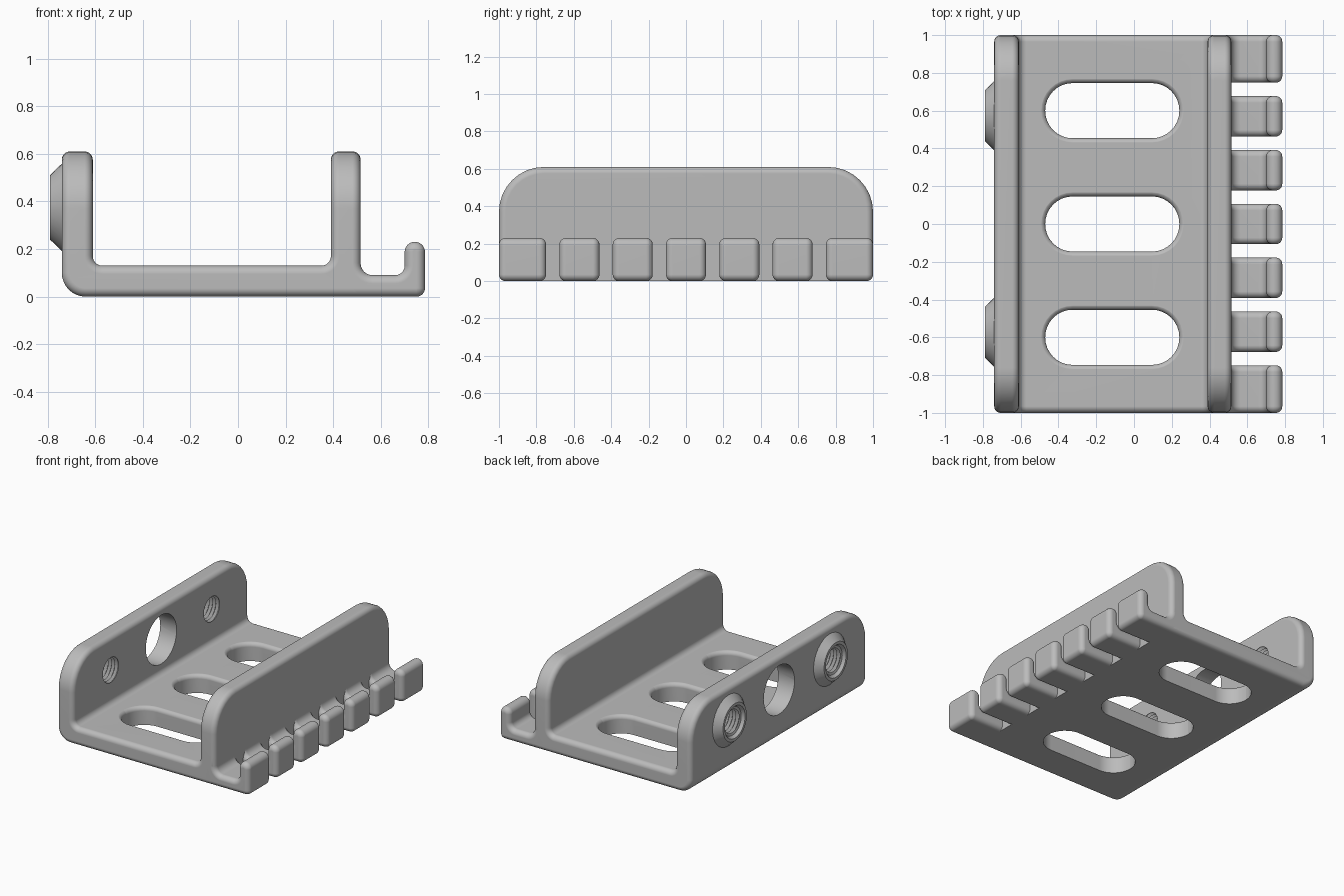
import bpy, bmesh, math
from mathutils import Vector

cube = bpy.data.objects.get("Cube")
if cube:
    bpy.data.objects.remove(cube, do_unlink=True)

grey = bpy.data.materials.new("plain grey")
grey.use_nodes = True
COLOUR = (0.5, 0.5, 0.5, 1)
grey.diffuse_color = COLOUR
grey.node_tree.nodes["Principled BSDF"].inputs["Base Color"].default_value = COLOUR

EDGE = 0.035   # rounding of outer edges
STEPS = 8      # segments per quarter round
QUARTER = [i / STEPS * math.pi / 2 for i in range(STEPS + 1)]

# Placement of outline (u, v) and depth w in space
along_x = lambda u, v, w: (w, u, v)
along_y = lambda u, v, w: (u, w, v)
along_z = lambda u, v, w: (u, v, w)


def outline(corners, inset, flat):
    """Right-angled outline with rounded corners, moved inward by inset."""
    points = []
    count = len(corners)
    for i, (u, v, r) in enumerate(corners):
        p = Vector((u, v))
        d0 = (p - Vector(corners[i - 1][:2])).normalized()
        d1 = (Vector(corners[(i + 1) % count][:2]) - p).normalized()
        if (i - 1) % count not in flat:
            p += Vector((-d0.y, d0.x)) * inset
        if i not in flat:
            p += Vector((-d1.y, d1.x)) * inset
        if r == 0:
            points.append(p)
            continue
        convex = d0.x * d1.y - d0.y * d1.x > 0
        r = max(r - inset if convex else r + inset, 0)
        centre = p + (d1 - d0) * r
        points += [centre + (d0 * math.sin(a) - d1 * math.cos(a)) * r for a in QUARTER]
    return points


def loft(name, corners, rings, place, flat=()):
    """Skin a stack of (depth, inset) rings and cap both ends."""
    bm = bmesh.new()
    loops = [[bm.verts.new(place(p.x, p.y, w)) for p in outline(corners, inset, flat)]
             for w, inset in rings]
    for a, b in zip(loops, loops[1:]):
        for i in range(len(a)):
            j = (i + 1) % len(a)
            bm.faces.new((a[i], a[j], b[j], b[i]))
    bm.faces.new(loops[0])
    bm.faces.new(loops[-1])
    bmesh.ops.remove_doubles(bm, verts=bm.verts, dist=0.00002)
    bmesh.ops.recalc_face_normals(bm, faces=bm.faces)
    mesh = bpy.data.meshes.new(name)
    bm.to_mesh(mesh)
    bm.free()
    mesh.materials.append(grey)
    obj = bpy.data.objects.new(name, mesh)
    bpy.context.collection.objects.link(obj)
    return obj


def rounded(lo, hi):
    ring = [(EDGE * (1 - math.cos(a)), EDGE * (1 - math.sin(a))) for a in QUARTER]
    return [(lo + w, d) for w, d in ring] + [(hi - w, d) for w, d in reversed(ring)]


def turned(name, y, z, profile):
    """Round part about an x axis from (x, radius) pairs."""
    big = max(r for x, r in profile)
    square = [(y + big * a, z + big * b, big) for a, b in ((-1, -1), (1, -1), (1, 1), (-1, 1))]
    return loft(name, square, [(x, big - r) for x, r in profile], along_x)


def combine(target, tool, operation):
    mod = target.modifiers.new("combine", 'BOOLEAN')
    mod.operation = operation
    mod.solver = 'EXACT'
    mod.object = tool
    bpy.context.view_layer.objects.active = target
    bpy.ops.object.modifier_apply(modifier=mod.name)
    bpy.data.objects.remove(tool, do_unlink=True)


# Floor with the rounded outer corner and the fillets below both walls
SEAM = 0.18
LEFT, RIGHT = (-0.74, -0.61), (0.39, 0.515)
floor = loft("floor", [(LEFT[0], 0, 0.1), (RIGHT[1], 0, 0), (RIGHT[1], SEAM, 0),
                       (RIGHT[0], SEAM, 0), (RIGHT[0], 0.13, 0.04), (LEFT[1], 0.13, 0.04),
                       (LEFT[1], SEAM, 0), (LEFT[0], SEAM, 0)],
             rounded(-1, 1), along_y, flat=(2, 6))

# Three long slots, rounded at the upper rim
SOFT = 0.03
rim = [(0.131 - SOFT + SOFT * math.sin(a), -SOFT * (1 - math.cos(a))) for a in QUARTER]
for y in (-0.6, 0, 0.6):
    h = 0.146
    slot = loft("slot_cutter", [(-0.47, y - h, 0.145), (0.24, y - h, 0.145),
                                (0.24, y + h, 0.145), (-0.47, y + h, 0.145)],
                [(-0.1, 0)] + rim + [(0.3, -SOFT)], along_z)
    combine(floor, slot, 'DIFFERENCE')

# Two upright walls with large rounded top corners
wall_shape = [(-1, SEAM, 0), (1, SEAM, 0), (1, 0.61, 0.24), (-1, 0.61, 0.24)]
plain_wall = loft("plain_wall", wall_shape, rounded(*RIGHT), along_x, flat=(0,))
bored_wall = loft("bored_wall", wall_shape, rounded(*LEFT), along_x, flat=(0,))

# Conical bosses with threaded bores, and the large centre hole
MID = 0.375
PITCH = 0.026
thread = [(-0.83, 0.125), (-0.79, 0.115), (-0.77, 0.1)]
for k in range(6):
    thread += [(-0.765 + k * PITCH, 0.082), (-0.765 + (k + 0.5) * PITCH, 0.1)]
thread += [(-0.605, 0.085), (-0.56, 0.085)]
for y in (-0.573, 0.573):
    boss = turned("boss", y, MID, [(-0.79, 0.135), (-0.74, 0.183), (-0.70, 0.183)])
    combine(bored_wall, boss, 'UNION')
    combine(bored_wall, turned("thread_cutter", y, MID, thread), 'DIFFERENCE')
hole = turned("hole_cutter", 0, MID, [(-0.9, 0.175), (-0.5, 0.175)])
combine(bored_wall, hole, 'DIFFERENCE')

# Row of seven hooked teeth along the plain wall
tooth_shape = [(0.45, 0, 0), (0.785, 0, EDGE), (0.785, 0.23, 0.042), (0.70, 0.23, 0.042),
               (0.70, 0.09, 0.04), (RIGHT[1], 0.09, 0.05), (RIGHT[1], 0.16, 0), (0.45, 0.16, 0)]
parts = [floor, plain_wall, bored_wall]
for k in range(-3, 4):
    lo, hi = k * 0.285 - 0.107, k * 0.285 + 0.107
    if k == -3:
        lo = -1
    if k == 3:
        hi = 1
    parts.append(loft(f"tooth_{k + 4}", tooth_shape, rounded(lo, hi), along_y, flat=(6, 7)))

# Smooth shading with crisp edges and even flats
bpy.ops.object.select_all(action='DESELECT')
for part in parts:
    part.select_set(True)
bpy.context.view_layer.objects.active = floor
bpy.ops.object.shade_smooth_by_angle(angle=math.radians(32))
for part in parts:
    mod = part.modifiers.new("even_normals", 'WEIGHTED_NORMAL')
    mod.keep_sharp = True
